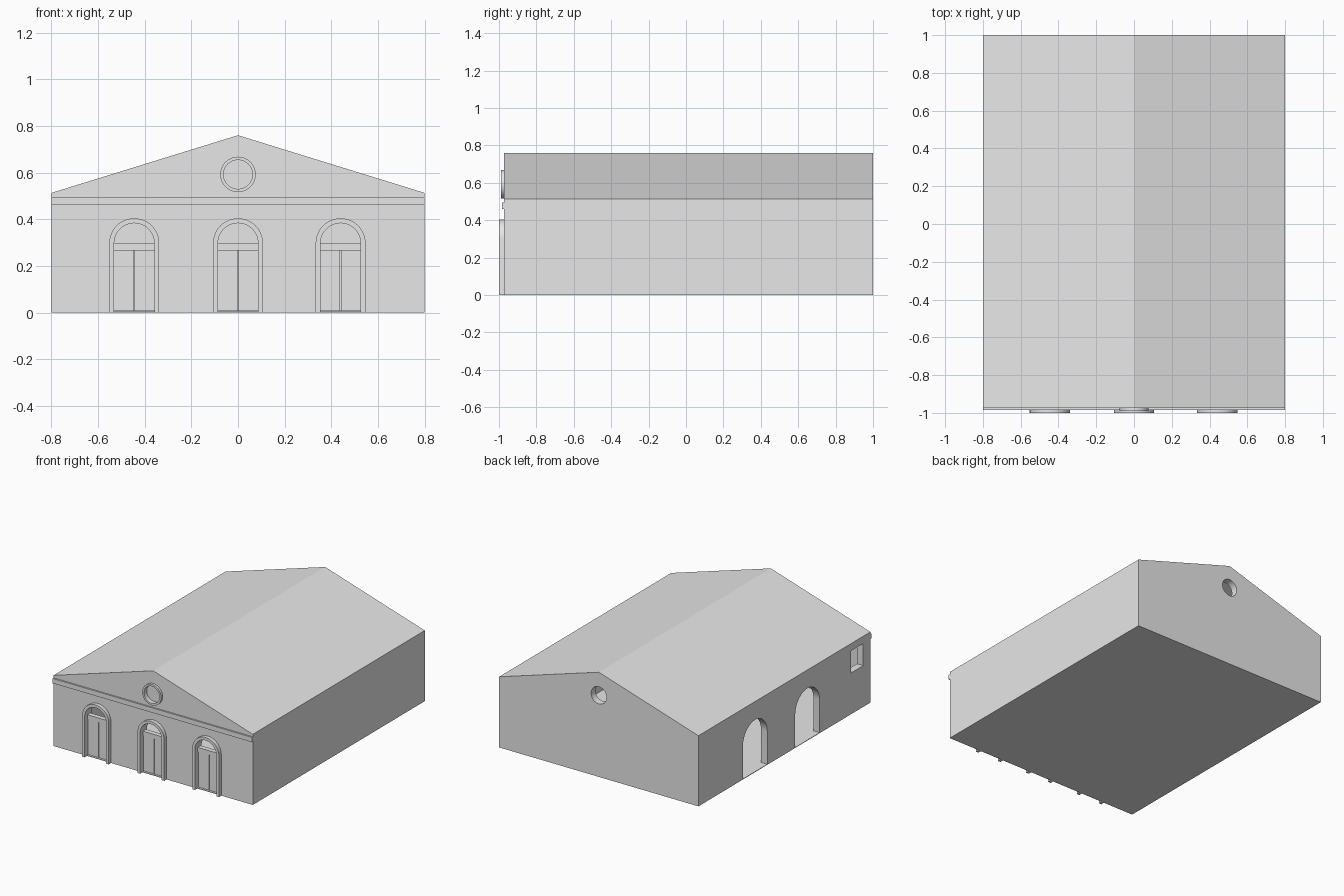
import bpy
import bmesh
from math import cos, sin, pi
from mathutils import Vector

cube = bpy.data.objects.get("Cube")
if cube:
    bpy.data.objects.remove(cube, do_unlink=True)

grey = bpy.data.materials.new("plain_grey")
grey.use_nodes = True
colour = (0.8, 0.8, 0.8, 1)
grey.diffuse_color = colour
grey.node_tree.nodes["Principled BSDF"].inputs["Base Color"].default_value = colour

HALF_W, FRONT, BACK = 0.8, -0.973, 1.0
EAVE, RIDGE, ROOF = 0.495, 0.742, 0.018
WALL = 0.05
BAY_X = (-0.445, 0.0, 0.44)
SPRING = 0.297          # height where the front arches begin
R_IN, R_OUT = 0.086, 0.107
ROUND_Z = 0.592


def prism(name, points, start, end, axis="Y"):
    """Extrude a (horizontal, z) outline along the Y or X axis."""
    def place(u, z, d):
        return Vector((u, d, z)) if axis == "Y" else Vector((d, u, z))
    bm = bmesh.new()
    face = bm.faces.new([bm.verts.new(place(u, z, start)) for u, z in points])
    grown = bmesh.ops.extrude_face_region(bm, geom=[face])
    moved = [v for v in grown["geom"] if isinstance(v, bmesh.types.BMVert)]
    bmesh.ops.translate(bm, verts=moved, vec=place(0, 0, end - start))
    bmesh.ops.recalc_face_normals(bm, faces=bm.faces)
    mesh = bpy.data.meshes.new(name)
    bm.to_mesh(mesh)
    bm.free()
    mesh.materials.append(grey)
    obj = bpy.data.objects.new(name, mesh)
    bpy.context.collection.objects.link(obj)
    return obj


def activate(obj):
    bpy.ops.object.select_all(action="DESELECT")
    obj.select_set(True)
    bpy.context.view_layer.objects.active = obj


def cut(obj, cutter):
    """Subtract the cutter from the object and discard the cutter."""
    mod = obj.modifiers.new("opening", "BOOLEAN")
    mod.operation, mod.solver, mod.object = "DIFFERENCE", "EXACT", cutter
    activate(obj)
    bpy.ops.object.modifier_apply(modifier=mod.name)
    bpy.data.objects.remove(cutter, do_unlink=True)


def smooth(obj):
    activate(obj)
    bpy.ops.object.shade_smooth_by_angle(angle=pi / 6)


def rect(u0, u1, z0, z1):
    return [(u0, z0), (u1, z0), (u1, z1), (u0, z1)]


def arc(u, z, r, sweep, steps):
    return [(u + r * cos(sweep * i / steps), z + r * sin(sweep * i / steps))
            for i in range(steps + 1)]


def circle(u, z, r):
    return arc(u, z, r, 2 * pi, 40)[:-1]


def arch(u, r, spring, base):
    return [(u + r, base)] + arc(u, spring, r, pi, 24) + [(u - r, base)]


# Hollow walls with gables and a thin floor
walls = prism("walls", [(-HALF_W, 0), (HALF_W, 0), (HALF_W, EAVE),
                        (0, RIDGE), (-HALF_W, EAVE)], FRONT, BACK)
inner = HALF_W - WALL
cut(walls, prism("room_cutter", rect(-inner, inner, 0.004, 1),
                 FRONT + WALL, BACK - WALL))

# Front arched openings and the round gable openings
for x in BAY_X:
    cut(walls, prism("bay_cutter", arch(x, R_IN, SPRING, 0.004),
                     FRONT - 0.1, FRONT + 0.1))
for y in (FRONT, BACK):
    cut(walls, prism("round_cutter", circle(0, ROUND_Z, 0.062), y - 0.1, y + 0.1))

# Openings in the right wall: two arches and a small square window
for y in (0.35, -0.25):
    cut(walls, prism("side_arch_cutter", arch(y, 0.14, 0.24, 0.004),
                     -HALF_W - 0.1, -HALF_W + 0.1, "X"))
cut(walls, prism("side_window_cutter", rect(-0.89, -0.75, 0.30, 0.46),
                 -HALF_W - 0.1, -HALF_W + 0.1, "X"))
smooth(walls)

# Roof slab, flush with the walls
prism("roof", [(-HALF_W, EAVE), (0, RIDGE), (HALF_W, EAVE),
               (HALF_W, EAVE + ROOF), (0, RIDGE + ROOF), (-HALF_W, EAVE + ROOF)],
      FRONT, BACK)

# Cornice band across the front
prism("cornice", rect(-HALF_W, HALF_W, 0.46, 0.495), -0.984, FRONT)

# Arched surrounds, transoms and double doors
for side, x in zip(("right", "middle", "left"), BAY_X):
    outline = arch(x, R_OUT, SPRING, 0) + arch(x, R_IN, SPRING, 0)[::-1]
    smooth(prism(side + "_door_surround", outline, -1.0, FRONT))
    prism(side + "_transom", rect(x - R_IN, x + R_IN, 0.265, SPRING),
          FRONT + 0.005, FRONT + 0.04)
    for leaf, s in (("right", -1), ("left", 1)):
        u0, u1 = sorted((x + s * 0.002, x + s * R_IN))
        prism(side + "_door_" + leaf + "_leaf", rect(u0, u1, 0.006, 0.265),
              FRONT + 0.012, FRONT + 0.032)
    # Backing strip closing the gap between the leaves
    prism(side + "_door_stop", rect(x - 0.01, x + 0.01, 0.006, 0.265),
          FRONT + 0.032, FRONT + 0.04)

# Round gable window: raised ring and recessed pane
ring = prism("round_window_ring", circle(0, ROUND_Z, 0.076), -0.99, FRONT)
cut(ring, prism("ring_cutter", circle(0, ROUND_Z, 0.062), -1.1, -0.9))
smooth(ring)
prism("round_window_pane", circle(0, ROUND_Z, 0.062), FRONT + 0.015, FRONT + 0.023)
